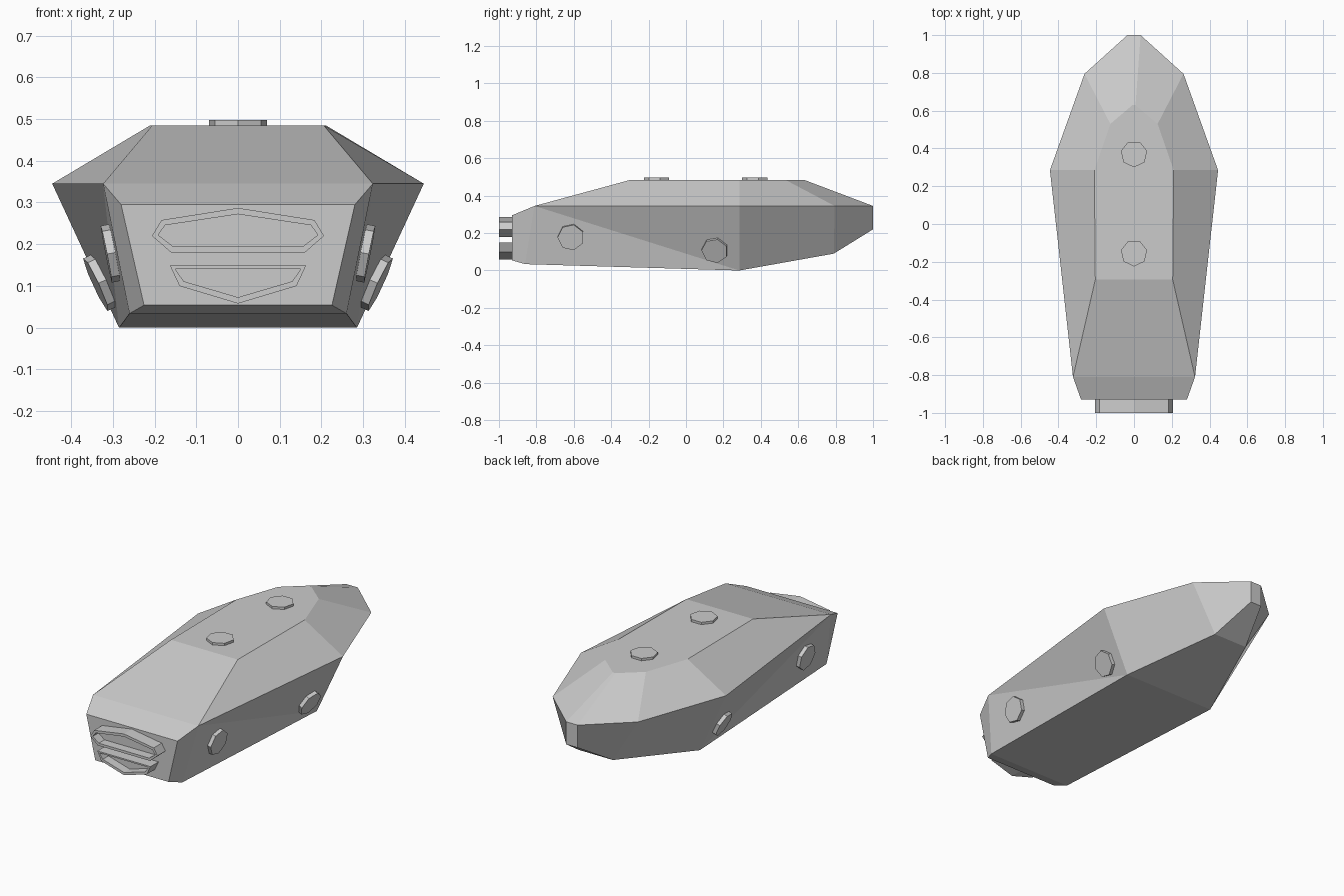
import bpy, bmesh, math
from mathutils import Vector, geometry

if "Cube" in bpy.data.objects:
    bpy.data.objects.remove(bpy.data.objects["Cube"])


def finish(bm, name):
    bmesh.ops.recalc_face_normals(bm, faces=bm.faces[:])
    mesh = bpy.data.meshes.new(name)
    bm.to_mesh(mesh)
    bm.free()
    ob = bpy.data.objects.new(name, mesh)
    bpy.context.collection.objects.link(ob)
    return ob


# Right-hand outlines of the hull, each listed from stern (-y) to bow (+y)
deck = [(.205, -.295, .485), (.21, .285, .485), (.125, .53, .485), (.008, .63, .485)]
rim = [(.323, -.81, .345), (.445, .285, .345), (.262, .795, .345), (.035, 1, .345)]
keel = [(.26, -.86, .034), (.285, .285, 0), (.105, .79, .09), (.035, 1, .22)]
stern = [(.28, -.93, .295), (.225, -.93, .054)]

# Hull: side faces mirrored, centre strips bridged across
bm = bmesh.new()
right = {p: bm.verts.new(p) for p in deck + rim + keel + stern}
left = {p: bm.verts.new((-p[0], p[1], p[2])) for p in right}
sides = [(rim[0], rim[1], keel[1]), (rim[0], keel[1], keel[0]),
         (rim[0], keel[0], stern[1], stern[0])]
for i in range(3):
    sides.append((deck[i], deck[i + 1], rim[i + 1], rim[i]))
    if i:
        sides.append((rim[i], rim[i + 1], keel[i + 1], keel[i]))
for f in sides:
    bm.faces.new([right[p] for p in f])
    bm.faces.new([left[p] for p in reversed(f)])
loop = deck + [rim[3]] + keel[::-1] + stern[::-1] + [rim[0]]
for a, b in zip(loop, loop[1:] + loop[:1]):
    bm.faces.new((right[a], right[b], left[b], left[a]))
finish(bm, "hull")


# Hatches: short seven-sided discs laid on a surface
def disc(name, centre, normal, height):
    bm = bmesh.new()
    n = Vector(normal).normalized()
    u = Vector((0, -1, 0))
    u = (u - n * u.dot(n)).normalized()
    v = n.cross(u)
    rings = []
    for h in (-.01, height):
        rings.append([bm.verts.new(Vector(centre) + n * h + .071 *
                      (u * math.cos(k * math.tau / 7) + v * math.sin(k * math.tau / 7)))
                      for k in range(7)])
    bm.faces.new(rings[0])
    bm.faces.new(rings[1])
    for k in range(7):
        j = (k + 1) % 7
        bm.faces.new((rings[0][k], rings[0][j], rings[1][j], rings[1][k]))
    finish(bm, name)


for i, y in enumerate((-.154, .371)):
    disc(f"top_hatch_{i + 1}", (0, y, .485), (0, 0, 1), .013)

for i, (y, z, tri) in enumerate(((-.615, .18, sides[1]), (.155, .112, sides[0]))):
    n = geometry.normal([Vector(p) for p in tri])
    n = n if n.x > 0 else -n
    c = geometry.intersect_line_plane(Vector((0, y, z)), Vector((1, y, z)), Vector(tri[0]), n)
    for s, side in ((1, "right"), (-1, "left")):
        disc(f"{side}_hatch_{i + 1}", (s * c.x, y, z), (s * n.x, n.y, n.z), .02)


# Exhaust nozzles: extruded outlines with a thin lip and a recessed centre
def nozzle(name, half):
    pts = half + [(-x, z) for x, z in reversed(half) if x > 0]
    bm = bmesh.new()
    face = bm.faces.new([bm.verts.new((x, -1, z)) for x, z in pts])
    back = [bm.verts.new((x, -.925, z)) for x, z in pts]
    front = list(face.verts)
    for k in range(len(pts)):
        j = (k + 1) % len(pts)
        bm.faces.new((front[k], front[j], back[j], back[k]))
    bm.faces.new(back)
    bmesh.ops.recalc_face_normals(bm, faces=bm.faces[:])
    bmesh.ops.inset_region(bm, faces=[face], thickness=.015)
    for v in face.verts:
        lip = v.co.copy()
        lip.y = -1
        v.co = lip
    inner = bmesh.ops.extrude_discrete_faces(bm, faces=[face])["faces"][0]
    bmesh.ops.translate(bm, verts=inner.verts[:], vec=(0, .05, 0))
    finish(bm, name)


nozzle("upper_nozzle", [(0, .287), (.183, .258), (.206, .22), (.16, .18)])
nozzle("lower_nozzle", [(0, .058), (.14, .1), (.163, .149)])
